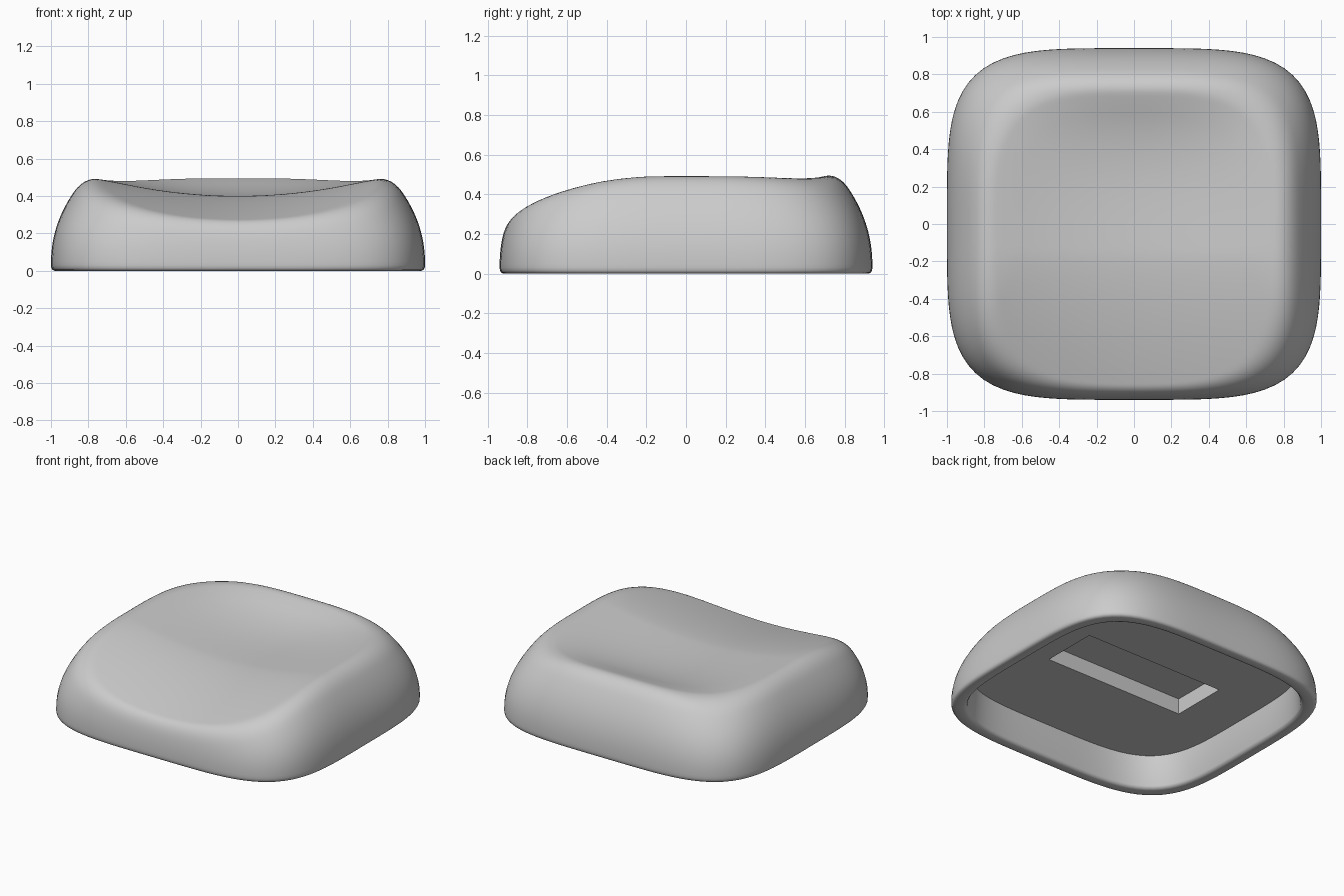
import bpy, bmesh, math

if "Cube" in bpy.data.objects:
    bpy.data.objects.remove(bpy.data.objects["Cube"])

SEGMENTS = 128
HALF_X, HALF_Y = 1.0, 0.94


def smooth_min(a, b, k):
    h = max(k - abs(a - b), 0) / k
    return min(a, b) - h * h * k / 4


def dish(x, y):
    """Scooped top: low at the front, raised at the sides and back."""
    if y < -0.15:
        centre, bow = 0.40 - 0.13 * ((-0.15 - y) / 0.72) ** 1.5, 0.173
    else:
        t = min((y + 0.15) / 0.85, 1.15)
        centre = 0.40 + 0.1 * (1.6 * t ** 3 - 0.6 * t ** 2)
        bow = max(0.497 - centre, 0) / 0.56
    return smooth_min(centre + bow * x * x, 0.51, 0.05)


def outer_height(s, x, y):
    wall = 0.03 + 0.50 * ((1 - s) / 0.21) ** 0.4545
    return smooth_min(wall, dish(x, y), 0.09)


def outline(half_x, half_y, power=None):
    """Rounded-square outline, or a true rectangle without a power."""
    points = []
    for i in range(SEGMENTS):
        u = 2 * math.pi * i / SEGMENTS
        c, s = math.cos(u), math.sin(u)
        if power:
            r = (abs(c) ** power + abs(s) ** power) ** (1 / power)
        else:
            r = max(abs(c), abs(s))
        points.append((half_x * c / r, half_y * s / r))
    return points


bm = bmesh.new()


def add_ring(points, height):
    return [bm.verts.new((x, y, height(x, y))) for x, y in points]


def rounded_ring(s, power, height):
    return add_ring(outline(HALF_X * s, HALF_Y * s, power), height)


def bridge(a, b):
    for i in range(SEGMENTS):
        j = (i + 1) % SEGMENTS
        bm.faces.new((a[i], b[i], b[j], a[j]))


# Dished top and curved walls, with corners rounder towards the rim
STEPS = 56
rings = []
for i in range(1, STEPS + 1):
    s = 1 - (1 - i / STEPS) ** 2.2
    power = 3.1 + 1.1 * max((s - 0.78) / 0.22, 0)
    rings.append(rounded_ring(s, power, lambda x, y, s=s: outer_height(s, x, y)))
centre = bm.verts.new((0, 0, dish(0, 0)))
for i in range(SEGMENTS):
    bm.faces.new((centre, rings[0][i], rings[0][(i + 1) % SEGMENTS]))

# Rounded bottom lip, hollow inside and ceiling edge
for s, z in [(0.998, 0.015), (0.992, 0.005), (0.98, 0), (0.935, 0),
             (0.92, 0.006), (0.912, 0.02), (0.895, 0.23)]:
    rings.append(rounded_ring(s, 4.2, lambda x, y, z=z: z))

# Rectangular pocket in the ceiling
for z in (0.23, 0.34):
    rings.append(add_ring(outline(0.54, 0.2), lambda x, y, z=z: z))
for a, b in zip(rings, rings[1:]):
    bridge(a, b)
bm.faces.new(rings[-1])
bmesh.ops.recalc_face_normals(bm, faces=bm.faces)

mesh = bpy.data.meshes.new("key_cap")
bm.to_mesh(mesh)
bm.free()
cap = bpy.data.objects.new("key_cap", mesh)
bpy.context.collection.objects.link(cap)

# Plain grey plastic
grey = bpy.data.materials.new("light_grey")
grey.use_nodes = True
color = (0.6, 0.6, 0.6, 1)
grey.diffuse_color = color
grey.node_tree.nodes["Principled BSDF"].inputs["Base Color"].default_value = color
mesh.materials.append(grey)

bpy.ops.object.select_all(action="DESELECT")
cap.select_set(True)
bpy.context.view_layer.objects.active = cap
bpy.ops.object.shade_smooth_by_angle(angle=math.radians(40))
